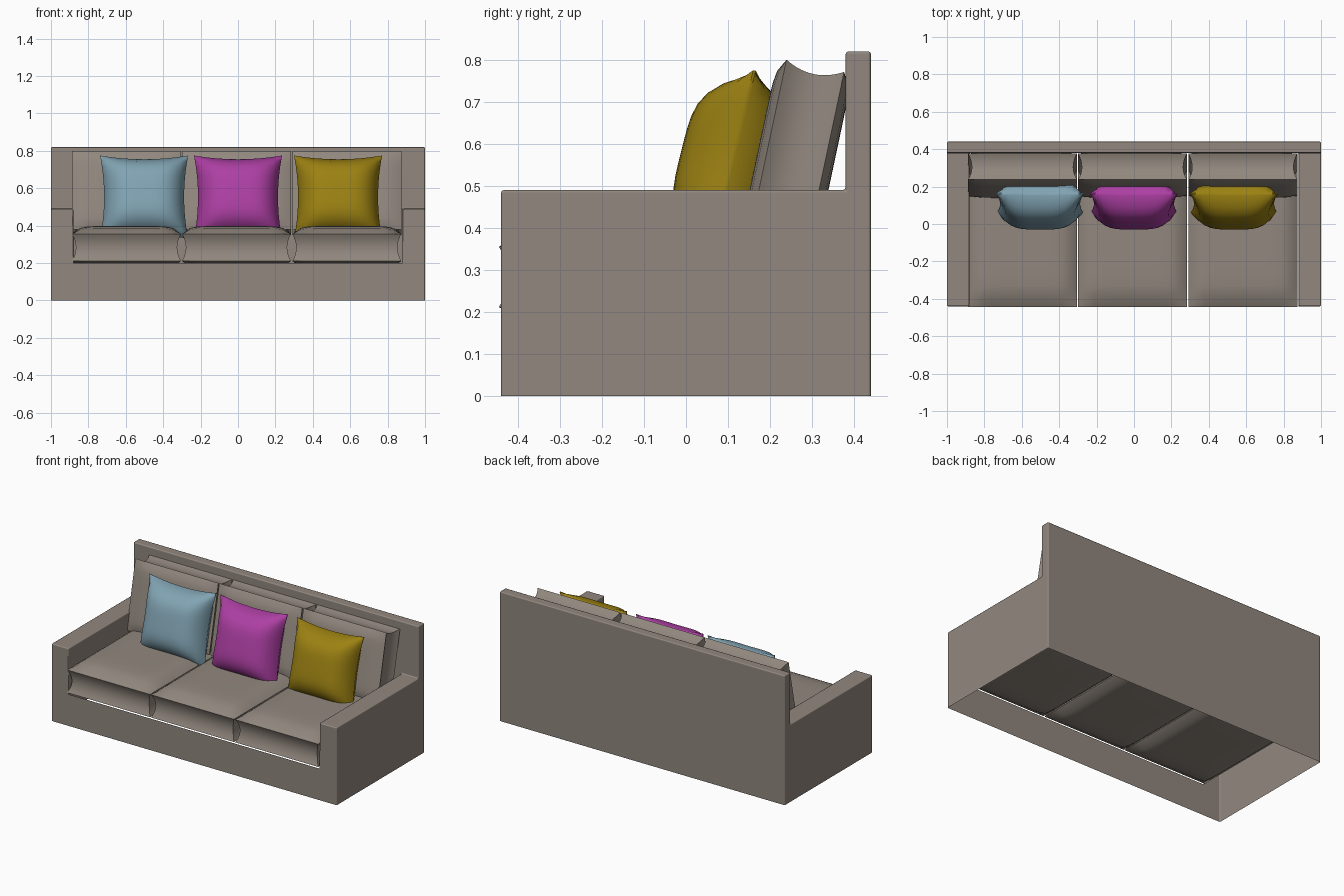
import bpy, bmesh, math

if "Cube" in bpy.data.objects:
    bpy.data.objects.remove(bpy.data.objects["Cube"])


def material(name, rgb):
    m = bpy.data.materials.new(name)
    m.diffuse_color = (*rgb, 1)
    m.use_nodes = True
    m.node_tree.nodes["Principled BSDF"].inputs["Base Color"].default_value = m.diffuse_color
    return m


FABRIC = material("taupe fabric", (0.285, 0.245, 0.21))
BLUE = material("dusty blue", (0.22, 0.37, 0.45))
MAGENTA = material("magenta", (0.42, 0.05, 0.37))
OLIVE = material("olive yellow", (0.33, 0.22, 0.006))


def make_object(name, bm, mat):
    bmesh.ops.recalc_face_normals(bm, faces=bm.faces)
    me = bpy.data.meshes.new(name)
    bm.to_mesh(me)
    bm.free()
    me.materials.append(mat)
    ob = bpy.data.objects.new(name, me)
    bpy.context.collection.objects.link(ob)
    return ob


def cushion(name, mat, half, bulge, loc, tilt=0, hollow=0.0, pinch=0.0, power=8, cuts=13):
    """Stuffed cushion: flat in x/y, thick in z; hollow side panels, pinched outline."""
    hx, hy, hz = half
    bm = bmesh.new()
    bmesh.ops.create_cube(bm, size=2)
    bmesh.ops.subdivide_edges(bm, edges=bm.edges[:], cuts=cuts, use_grid_fill=True)
    for v in bm.verts:
        x, y, z = v.co
        inset = hollow * (1 - z * z)
        puff = max(0, (1 - abs(x) ** power) * (1 - abs(y) ** power))
        v.co = (x * (hx * (1 - pinch * (1 - y * y)) - inset),
                y * (hy * (1 - pinch * (1 - x * x)) - inset),
                z * (hz + bulge * puff ** 0.85))
    ob = make_object(name, bm, mat)
    ob.location = loc
    ob.rotation_euler.x = math.radians(tilt)
    bpy.ops.object.select_all(action='DESELECT')
    ob.select_set(True)
    bpy.context.view_layer.objects.active = ob
    bpy.ops.object.shade_smooth_by_angle(angle=math.radians(45))
    return ob


# Frame: hollow upholstered shell, open underneath, right half mirrored
A, W = 0.88, 1.0                 # arm inner and outer x
F, B, R = -0.44, 0.38, 0.44      # front, backrest front, rear y
S, H, T = 0.20, 0.49, 0.82       # seat rail, arm top, back top z
panels = [
    [(0, F, 0), (W, F, 0), (W, F, H), (A, F, H), (A, F, S), (0, F, S)],    # front
    [(W, F, 0), (W, R, 0), (W, R, T), (W, B, T), (W, B, H), (W, F, H)],    # side
    [(A, F, H), (W, F, H), (W, B, H), (A, B, H)],                          # arm top
    [(A, F, S), (A, F, H), (A, B, H), (A, B, S)],                          # arm inside
    [(0, B, S), (A, B, S), (A, B, H), (W, B, H), (W, B, T), (0, B, T)],    # backrest
    [(0, B, T), (W, B, T), (W, R, T), (0, R, T)],                          # back top
    [(0, R, 0), (0, R, T), (W, R, T), (W, R, 0)],                          # rear
]
bm = bmesh.new()
for p in panels:
    bm.faces.new([bm.verts.new(c) for c in p])
bmesh.ops.remove_doubles(bm, verts=bm.verts[:], dist=1e-4)
for f in bm.faces:
    f.smooth = True
frame = make_object("sofa_frame", bm, FABRIC)
frame.modifiers.new("mirror", 'MIRROR')
bev = frame.modifiers.new("soft edges", 'BEVEL')
bev.width, bev.segments, bev.limit_method = 0.007, 2, 'ANGLE'
bev.harden_normals = True

# Seat and back cushions
for side, x in (("left", -0.596), ("middle", -0.008), ("right", 0.582)):
    cushion("seat_cushion_" + side, FABRIC, (0.291, 0.4025, 0.072), 0.043,
            (x, -0.0425, 0.283), hollow=0.02)
    cushion("back_cushion_" + side, FABRIC, (0.291, 0.215, 0.07), 0.022,
            (x, 0.263, 0.575), tilt=78, hollow=0.02)

# Throw pillows leaning on the back cushions
for side, x, mat in (("left", -0.502, BLUE), ("middle", 0, MAGENTA), ("right", 0.535, OLIVE)):
    cushion("throw_pillow_" + side, mat, (0.235, 0.228, 0.003), 0.12,
            (x, 0.108, 0.553), tilt=76, pinch=0.09, power=4)
